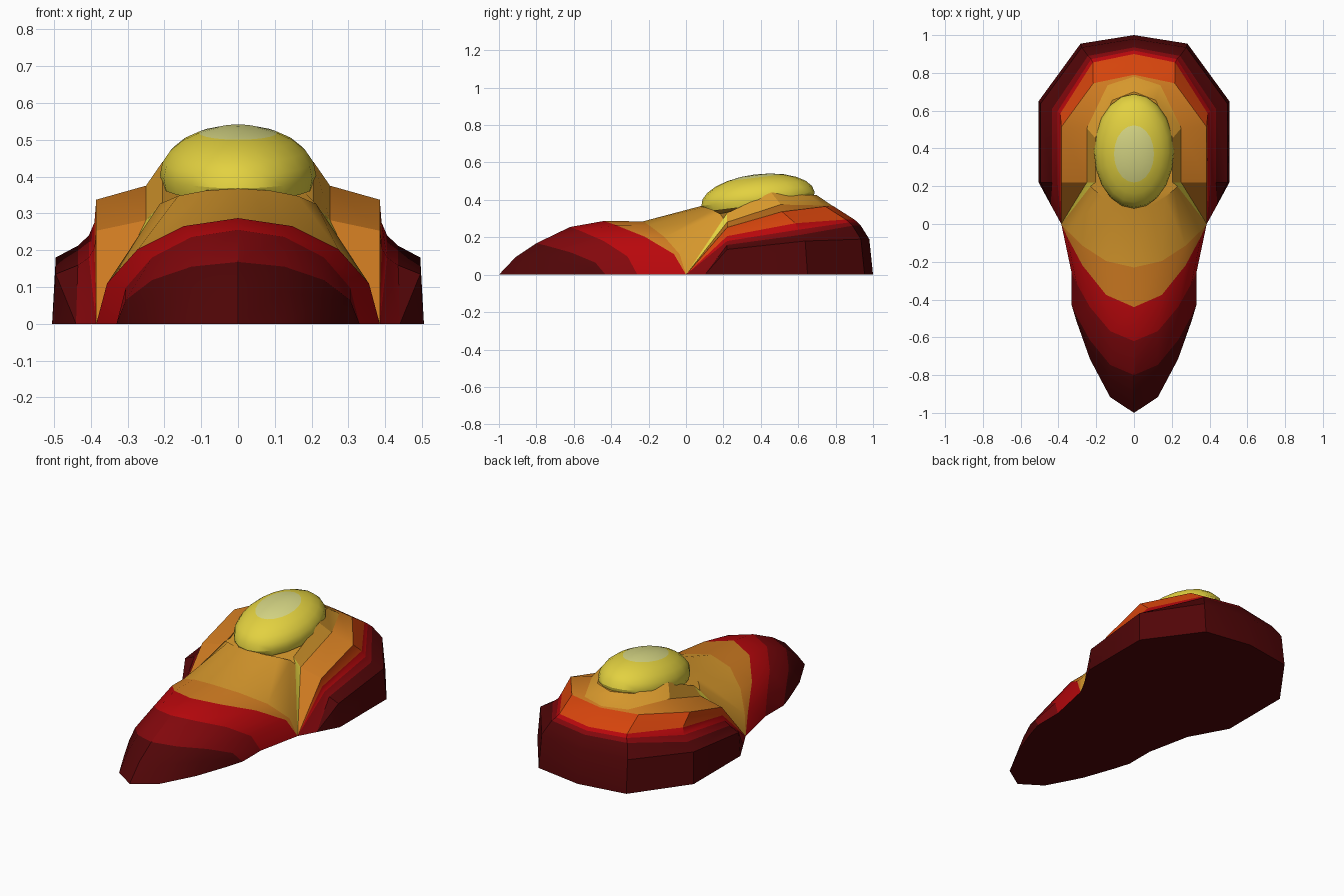
import bpy, bmesh, math
from mathutils import Matrix, Vector

if "Cube" in bpy.data.objects:
    bpy.data.objects.remove(bpy.data.objects["Cube"])


def material(name, rgb):
    m = bpy.data.materials.new(name)
    m.diffuse_color = (*[(c / 255) ** 2.2 for c in bytes.fromhex(rgb)], 1)
    m.use_nodes = True
    m.node_tree.nodes["Principled BSDF"].inputs["Base Color"].default_value = m.diffuse_color
    return m


MATS = [material(*a) for a in (
    ("maroon", "520e10"), ("dark red", "821014"), ("red", "b61014"), ("orange red", "d44614"),
    ("orange", "cd7a26"), ("gold", "d59630"), ("yellow", "e2d042"), ("pale yellow", "d6d684"))]
MAROON, DARK, RED, ORED, ORANGE, GOLD, YELLOW, PALE = range(8)


def finish(name, bm):
    bmesh.ops.recalc_face_normals(bm, faces=bm.faces[:])
    me = bpy.data.meshes.new(name)
    bm.to_mesh(me)
    bm.free()
    for m in MATS:
        me.materials.append(m)
    ob = bpy.data.objects.new(name, me)
    bpy.context.collection.objects.link(ob)
    bpy.ops.object.select_all(action='DESELECT')
    ob.select_set(True)
    bpy.context.view_layer.objects.active = ob
    bpy.ops.object.shade_smooth_by_angle(angle=math.radians(30))


# Nested contours: a front arc, the pinched waist, then the wide back lobe
FLANK, NECK = Vector((.33, -.43, 0)), Vector((.33, -.26, 0))
WAIST, BASE, RIM = Vector((.385, 0, 0)), Vector((.44, .1, 0)), Vector((.23, .2, .3))


def contour(nose_y, nose_z, end, width, side_z, tail_y, tail_z):
    half = []
    for i in range(5):
        s, c = math.sin(i * math.pi / 8), math.cos(i * math.pi / 8)
        half.append(Vector((end.x * s, nose_y + (end.y - nose_y) * s * s,
                            end.z + (nose_z - end.z) * c)))
    half += [NECK, WAIST] if end in (FLANK, NECK) else [end, end]
    half.append(BASE if end == FLANK else half[-1])
    half += [Vector(p) for p in (
        (width, .22, side_z * .75), (width, tail_y * .65, side_z),
        (width * .56, tail_y - .045, tail_z), (0, tail_y, tail_z))]
    return half + [Vector((-p.x, p.y, p.z)) for p in half[-2:0:-1]]


rings = [contour(*r) for r in (
    (-1, 0, FLANK, .505, 0, 1, 0),
    (-.91, .095, FLANK, .495, .18, .98, .19),
    (-.8, .168, FLANK, .435, .212, .935, .262),
    (-.62, .255, NECK, .405, .24, .918, .28),
    (-.44, .287, WAIST, .39, .275, .9, .295),
    (-.44, .287, WAIST, .385, .337, .79, .365),
    (-.23, .285, WAIST, .25, .375, .78, .37),
    (.08, .367, RIM, .205, .44, .7, .425))]
BANDS = [MAROON, MAROON, DARK, RED, ORED, ORANGE, GOLD]

# Body: banded shell between the contours, closed below and on top
bm = bmesh.new()
cache = {}


def face(points, mat):
    vs = []
    for p in points:
        key = tuple(round(c, 4) + 0.0 for c in p)
        if key not in cache:
            cache[key] = bm.verts.new(key)
        if cache[key] not in vs:
            vs.append(cache[key])
    if len(vs) > 2 and not bm.faces.get(vs):
        bm.faces.new(vs).material_index = mat


n = len(rings[0])
for lo, hi, mat in zip(rings, rings[1:], BANDS):
    for i in range(n):
        j = (i + 1) % n
        # thin yellow crease rising from each waist point
        crease = mat == GOLD and i in (7, n - 8)
        face([lo[i], lo[j], hi[j], hi[i]], YELLOW if crease else mat)
face(rings[0], MAROON)
face(rings[-1], GOLD)
finish("body", bm)

# Dome: tilted half ellipsoid with a pale cap, its rim sunk into the body
bm = bmesh.new()
bmesh.ops.create_uvsphere(bm, u_segments=20, v_segments=12, radius=1)
bmesh.ops.delete(bm, geom=[v for v in bm.verts if v.co.z < -.3], context='VERTS')
for f in bm.faces:
    f.material_index = PALE if f.calc_center_median().z > .87 else YELLOW
bm.transform(Matrix.Translation((0, .385, .405)) @ Matrix.Rotation(math.radians(7), 4, 'X')
             @ Matrix.Diagonal((.212, .305, .132, 1)))
finish("dome", bm)
